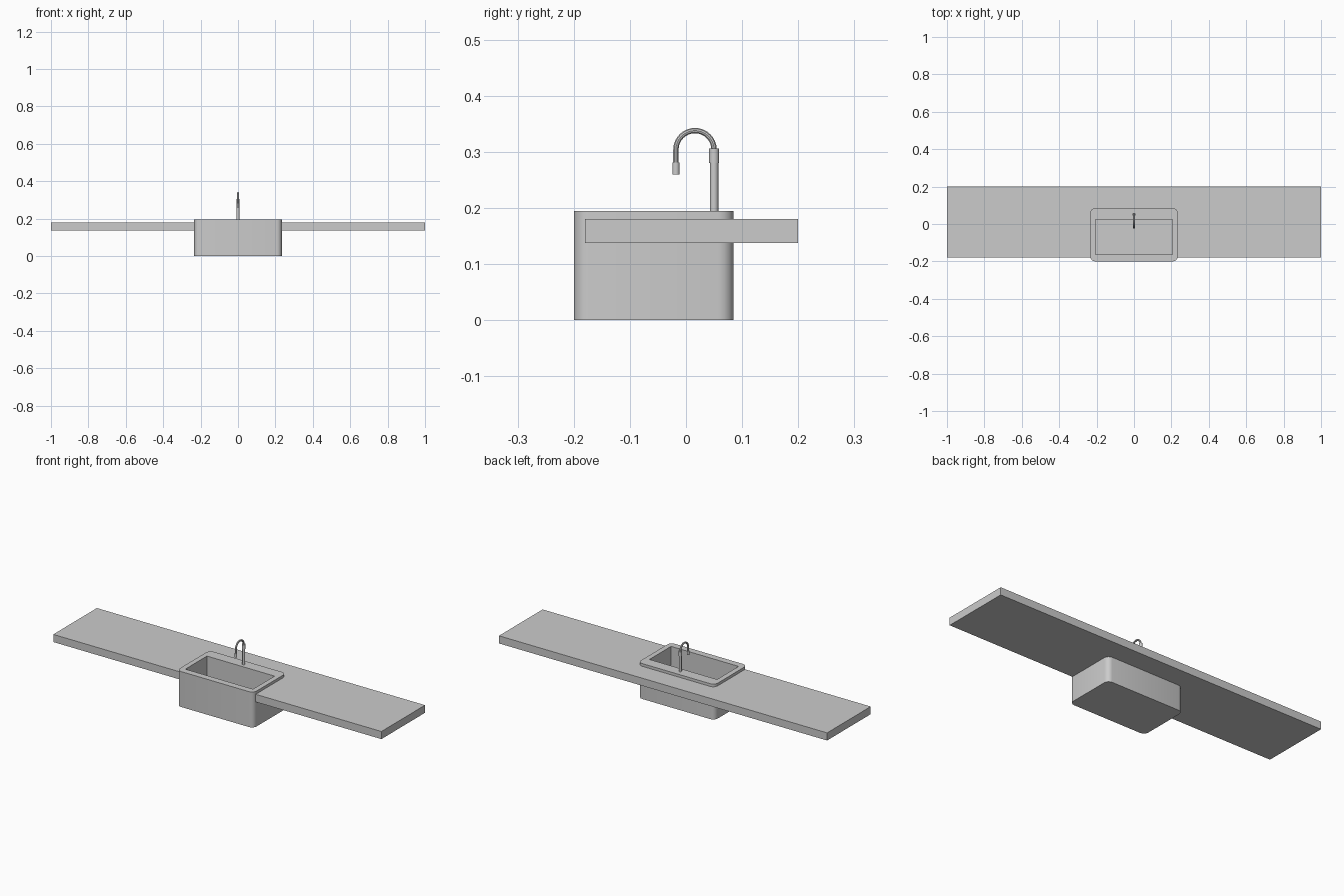
import bpy, bmesh, math
from mathutils import Vector

if "Cube" in bpy.data.objects:
    bpy.data.objects.remove(bpy.data.objects["Cube"])


def box(name, lo, hi, radius=0.0, segments=4):
    """Box between two corners, optionally with rounded vertical edges."""
    lo, hi = Vector(lo), Vector(hi)
    bm = bmesh.new()
    bmesh.ops.create_cube(bm, size=1)
    for v in bm.verts:
        v.co = Vector(((lo[i] + hi[i]) / 2 + v.co[i] * (hi[i] - lo[i]) for i in range(3)))
    if radius:
        upright = [e for e in bm.edges if abs(e.verts[0].co.z - e.verts[1].co.z) > 1e-5]
        bmesh.ops.bevel(bm, geom=upright, offset=radius, segments=segments,
                        profile=0.5, affect='EDGES')
    mesh = bpy.data.meshes.new(name)
    bm.to_mesh(mesh)
    bm.free()
    obj = bpy.data.objects.new(name, mesh)
    bpy.context.collection.objects.link(obj)
    return obj


def cut(target, cutter):
    mod = target.modifiers.new("cut", 'BOOLEAN')
    mod.operation = 'DIFFERENCE'
    mod.solver = 'EXACT'
    mod.object = cutter
    cutter.hide_render = True
    bpy.context.view_layer.objects.active = target
    bpy.ops.object.modifier_apply(modifier=mod.name)
    bpy.data.objects.remove(cutter)


def smooth(obj):
    bpy.ops.object.select_all(action='DESELECT')
    obj.select_set(True)
    bpy.context.view_layer.objects.active = obj
    bpy.ops.object.shade_smooth_by_angle(angle=math.radians(35))


def cylinder(name, y, z0, z1, radius):
    bpy.ops.mesh.primitive_cylinder_add(vertices=20, radius=radius, depth=z1 - z0,
                                        location=(0, y, (z0 + z1) / 2))
    obj = bpy.context.object
    obj.name = name
    smooth(obj)


# Countertop with a notch for the sink
counter = box("countertop", (-1, -0.18, 0.138), (1, 0.20, 0.18))
cut(counter, box("notch_cutter", (-0.234, -0.20, -0.1), (0.234, 0.085, 0.4), 0.027))

# Apron-front sink with a square-cornered basin
sink = box("sink", (-0.234, -0.20, 0), (0.234, 0.085, 0.195), 0.027)
cut(sink, box("basin_cutter", (-0.206, -0.164, 0.03), (0.206, 0.024, 0.4)))
smooth(sink)

# Tap: post, collar and nozzle
BACK, FRONT, BEND_Z = 0.05, -0.018, 0.304
cylinder("tap_post", BACK, 0.193, 0.282, 0.0075)
cylinder("tap_collar", BACK, 0.28, 0.306, 0.009)
cylinder("tap_nozzle", FRONT, 0.26, 0.281, 0.0065)

# Tap: gooseneck pipe swept along a half circle
mid, r = (BACK + FRONT) / 2, (BACK - FRONT) / 2
path = [(0, BACK, 0.29)]
for i in range(17):
    a = math.pi * i / 16
    path.append((0, mid + r * math.cos(a), BEND_Z + r * math.sin(a)))
path.append((0, FRONT, 0.27))
curve = bpy.data.curves.new("tap_gooseneck", 'CURVE')
curve.dimensions = '3D'
curve.bevel_depth = 0.005
curve.bevel_resolution = 3
curve.use_fill_caps = True
spline = curve.splines.new('POLY')
spline.points.add(len(path) - 1)
for p, co in zip(spline.points, path):
    p.co = (*co, 1)
neck = bpy.data.objects.new("tap_gooseneck", curve)
bpy.context.collection.objects.link(neck)
bpy.ops.object.select_all(action='DESELECT')
neck.select_set(True)
bpy.context.view_layer.objects.active = neck
bpy.ops.object.convert(target='MESH')
smooth(bpy.context.object)
